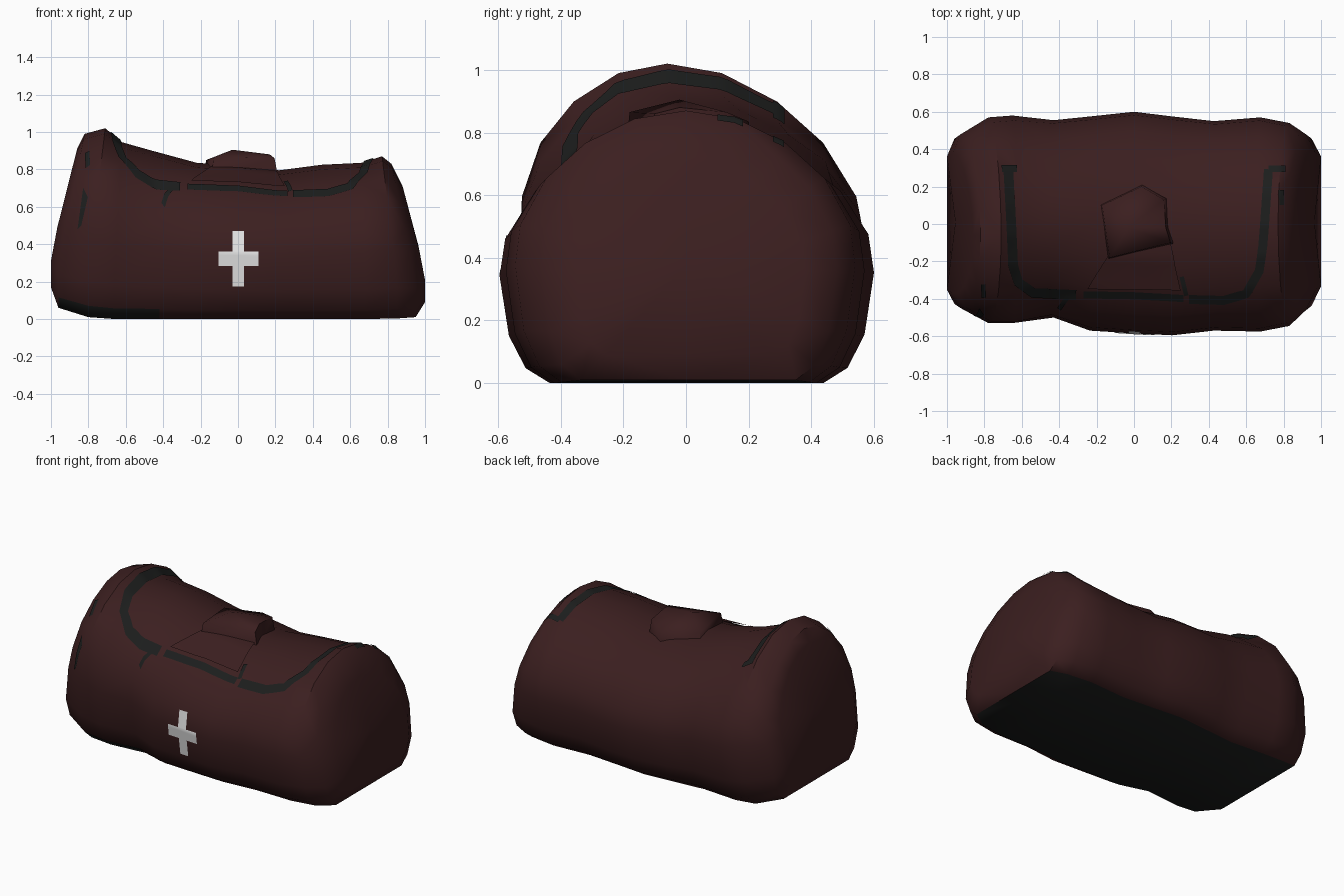
import bpy, bmesh
from mathutils import Vector
from mathutils.bvhtree import BVHTree

if "Cube" in bpy.data.objects:
    bpy.data.objects.remove(bpy.data.objects["Cube"])


def material(name, rgb):
    m = bpy.data.materials.new(name)
    m.diffuse_color = (*rgb, 1)
    m.use_nodes = True
    m.node_tree.nodes["Principled BSDF"].inputs["Base Color"].default_value = m.diffuse_color
    return m


RED = material("dark red cloth", (0.044, 0.0135, 0.014))
GREY = material("charcoal trim", (0.0115, 0.0125, 0.012))
WHITE = material("white print", (0.86, 0.86, 0.86))


def finish(name, bm, mats, angle=0.8):
    me = bpy.data.meshes.new(name)
    bm.to_mesh(me)
    bm.free()
    ob = bpy.data.objects.new(name, me)
    bpy.context.collection.objects.link(ob)
    for m in mats:
        me.materials.append(m)
    bpy.ops.object.select_all(action='DESELECT')
    ob.select_set(True)
    bpy.context.view_layer.objects.active = ob
    bpy.ops.object.shade_smooth_by_angle(angle=angle)
    return ob


# Bag body: lofted cross-sections along x, leaning ends
half = [(0.73, 0), (0.86, 0.06), (0.95, 0.19), (1, 0.43), (0.97, 0.58),
        (0.82, 0.75), (0.59, 0.88), (0.30, 0.97)]
ring = [(-y, z) for y, z in half] + [(0, 1)] + half[::-1] + [(0, 0)]
# x low, x high, front y, back y, bottom z, top z
stations = [
    (-1.00, -0.86, -0.37, 0.38, 0.17, 0.91), (-0.96, -0.82, -0.45, 0.48, 0.06, 0.99),
    (-0.80, -0.71, -0.53, 0.57, 0.01, 1.02), (-0.66, -0.62, -0.53, 0.58, 0, 0.945),
    (-0.42, -0.46, -0.50, 0.555, 0, 0.90), (-0.24, -0.22, -0.57, 0.575, 0, 0.835),
    (0.0, 0.0, -0.585, 0.60, 0, 0.82), (0.20, 0.22, -0.595, 0.575, 0, 0.795),
    (0.42, 0.45, -0.57, 0.55, 0, 0.825), (0.68, 0.66, -0.575, 0.57, 0, 0.835),
    (0.85, 0.77, -0.545, 0.54, 0.003, 0.87), (0.95, 0.82, -0.46, 0.48, 0.01, 0.83),
    (1.00, 0.88, -0.35, 0.38, 0.09, 0.71)]
bm = bmesh.new()
rings = []
for xl, xh, yf, yb, z0, z1 in stations:
    row = []
    skew = -0.06 if xl < -0.6 else 0               # tall end tips forward
    for y, z in ring:
        lean = min(1, max(0, (z - 0.25) / 0.75))
        row.append(bm.verts.new((xl + (xh - xl) * lean,
                                 (-y * yf if y < 0 else y * yb) + skew * max(0, z - 0.5) * 2,
                                 z0 + (z1 - z0) * z)))
    rings.append(row)
n = len(ring)
for a, b in zip(rings, rings[1:]):
    for i in range(n):
        j = (i + 1) % n
        bm.faces.new((a[i], a[j], b[j], b[i]))
for row, x in ((rings[0], -0.955), (rings[-1], 0.965)):
    c = bm.verts.new((x, 0.01, sum(v.co.z for v in row) / n))
    for i in range(n):
        bm.faces.new((row[i], row[(i + 1) % n], c))
bmesh.ops.recalc_face_normals(bm, faces=bm.faces)
bmesh.ops.triangulate(bm, faces=bm.faces)
bm.normal_update()
for f in bm.faces:                                  # charcoal base
    c = f.calc_center_median()
    limit = -0.6 if c.x < -0.45 and c.y < 0 else -0.93
    f.material_index = 1 if f.normal.z < limit else 0
surface = BVHTree.FromBMesh(bm)
finish("bag_body", bm, [RED, GREY])


def project(a, b, direction, lift):
    if direction == "down":
        start, way = Vector((a, b, 3)), Vector((0, 0, -1))
    else:
        start, way = Vector((a, -3, b)), Vector((0, 1, 0))
    hit, normal, _, _ = surface.ray_cast(start, way)
    return hit + normal * lift if hit else None


def sheet(name, rows, direction, lift, mat):
    """Cloth patch of 2D point rows, draped on the body."""
    bm = bmesh.new()
    grid = []
    for row in rows:
        pts = [project(p[0], p[1], direction, lift) for p in row]
        grid.append([bm.verts.new(p) if p else None for p in pts])
    for r, s in zip(grid, grid[1:]):
        for i in range(len(r) - 1):
            q = (r[i], r[i + 1], s[i + 1], s[i])
            if all(q):
                bm.faces.new(q)
    bm.normal_update()
    toward = Vector((0, 0, 1)) if direction == "down" else Vector((0, -1, 0))
    bmesh.ops.reverse_faces(bm, faces=[f for f in bm.faces if f.normal.dot(toward) < 0])
    finish(name, bm, [mat])


def patch(name, corners, direction, lift, mat, nu=8, nv=8):
    a, b, c, d = [Vector(p) for p in corners]
    rows = [[a.lerp(b, i / nu).lerp(d.lerp(c, i / nu), j / nv) for i in range(nu + 1)]
            for j in range(nv + 1)]
    sheet(name, rows, direction, lift, mat)


def strip(name, path, width, mat, lift=0.006):
    pts = []
    path = [Vector(p) for p in path]
    for p, q in zip(path, path[1:]):
        k = max(2, int((q - p).length / 0.025))
        pts += [p.lerp(q, i / k) for i in range(k)]
    pts.append(path[-1])
    rows = []
    for i, p in enumerate(pts):
        t = (pts[min(i + 2, len(pts) - 1)] - pts[max(i - 2, 0)]).normalized()
        side = Vector((-t.y, t.x)) * width / 2
        rows.append([p + side * s for s in (-1, -0.5, 0, 0.5, 1)])
    sheet(name, rows, "down", lift, mat)


# Zip running round the lid, interrupted by the handle drape
strip("zip_left", [(-0.675, 0.29), (-0.66, 0.0), (-0.65, -0.22), (-0.62, -0.31),
                   (-0.54, -0.365), (-0.31, -0.375)], 0.052, GREY)
strip("zip_middle", [(-0.27, -0.375), (0.0, -0.38), (0.265, -0.395)], 0.038, GREY)
strip("zip_right", [(0.295, -0.40), (0.48, -0.405), (0.60, -0.37), (0.67, -0.25),
                    (0.69, -0.12), (0.70, 0.0), (0.72, 0.29)], 0.048, GREY)
for i, x in enumerate((-0.68, 0.75)):
    patch("zip_end_%d" % i, [(x - 0.03, 0.275), (x + 0.055, 0.275),
                             (x + 0.055, 0.31), (x - 0.03, 0.31)],
          "down", 0.007, GREY, 4, 3)

# Strap remnants near the ends and beside the flap
for i, path in enumerate([[(-0.805, -0.32), (-0.80, -0.39)], [(0.785, 0.10), (0.785, 0.18)],
                          [(-0.40, -0.45), (-0.35, -0.38)], [(0.255, -0.28), (0.28, -0.38)]]):
    strip("strap_end_%d" % i, path, 0.024, GREY)
patch("strap_side", [(-0.855, 0.48), (-0.835, 0.50), (-0.80, 0.65), (-0.825, 0.70)],
      "front", 0.006, GREY)

# White cross on the front
cross = [(-0.028, 0.36, 0.032, 0.47), (-0.105, 0.285, 0.11, 0.36),
         (-0.028, 0.175, 0.032, 0.285)]
for i, (x0, z0, x1, z1) in enumerate(cross):
    patch("cross_bar_%d" % i, [(x0, z0), (x1, z0), (x1, z1), (x0, z1)],
          "front", 0.005, WHITE)

# Handle cloth draped toward the front
patch("handle_drape", [(-0.13, -0.15), (0.19, -0.08), (0.25, -0.35), (-0.25, -0.34)],
      "down", 0.012, RED)

# Raised handle wrap on top, sloping into the lid at the back
top = [(-0.17, 0.10, 0.85), (0.04, 0.20, 0.835), (0.16, 0.13, 0.865), (0.17, -0.02, 0.88),
       (0.195, -0.10, 0.86), (-0.13, -0.18, 0.865)]
bm = bmesh.new()
peak = bm.verts.new((-0.03, -0.02, 0.905))
rim = [bm.verts.new(p) for p in top]
skirt = [bm.verts.new((x * 1.1, y * 1.06, 0.76)) for x, y, z in top]
for i in range(len(top)):
    j = (i + 1) % len(top)
    bm.faces.new((peak, rim[i], rim[j]))
    bm.faces.new((rim[i], skirt[i], skirt[j], rim[j]))
bm.faces.new(skirt)
bmesh.ops.recalc_face_normals(bm, faces=bm.faces)
finish("handle_wrap", bm, [RED], 1.2)
